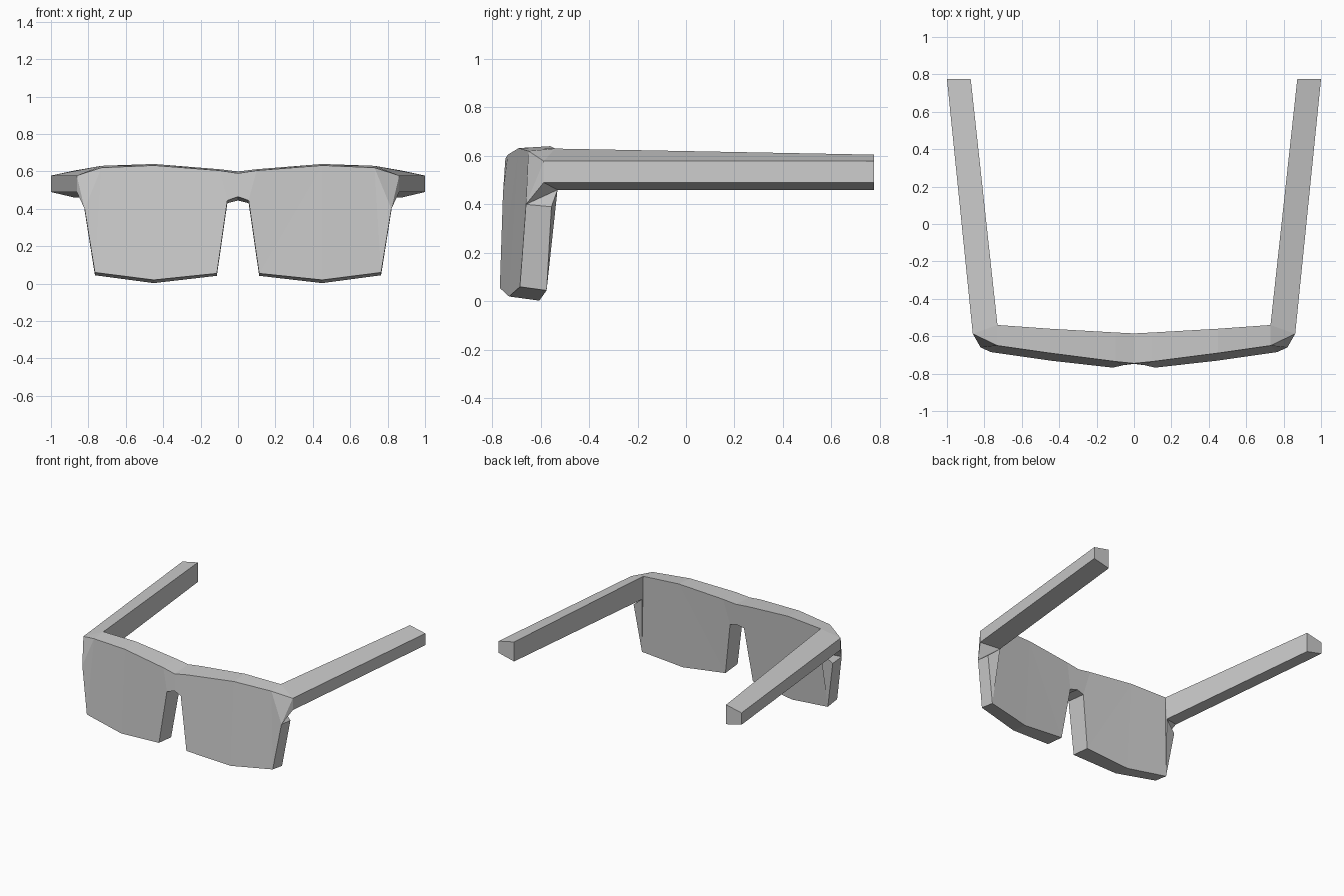
import bpy
import bmesh

cube = bpy.data.objects.get("Cube")
if cube:
    bpy.data.objects.remove(cube, do_unlink=True)

grey = bpy.data.materials.new("plain_grey")
grey.use_nodes = True
grey.diffuse_color = (0.6, 0.6, 0.6, 1)
grey.node_tree.nodes["Principled BSDF"].inputs["Base Color"].default_value = (0.6, 0.6, 0.6, 1)


def mirrored_part(name, points, faces):
    """Build the left half from named points and mirror it across x = 0."""
    bm = bmesh.new()
    verts = {key: bm.verts.new(co) for key, co in points.items()}
    for face in faces:
        bm.faces.new([verts[key] for key in face])
    bmesh.ops.recalc_face_normals(bm, faces=bm.faces[:])
    mesh = bpy.data.meshes.new(name)
    bm.to_mesh(mesh)
    bm.free()
    mesh.materials.append(grey)
    obj = bpy.data.objects.new(name, mesh)
    bpy.context.collection.objects.link(obj)
    mod = obj.modifiers.new("mirror", 'MIRROR')
    mod.use_clip = True
    mod.merge_threshold = 0.0005
    return obj


# Rim outline: x, front y, front z, back y, back z
rim = {
    "top_mid": (0, -0.745, 0.59, -0.585, 0.60),
    "top_in": (0.10, -0.735, 0.605, -0.58, 0.612),
    "top_peak": (0.45, -0.69, 0.632, -0.56, 0.64),
    "top_out": (0.73, -0.65, 0.62, -0.54, 0.63),
    "side": (0.82, -0.66, 0.40, -0.555, 0.39),
    "low_out": (0.765, -0.685, 0.06, -0.575, 0.045),
    "low_mid": (0.45, -0.73, 0.02, -0.605, 0.003),
    "low_in": (0.113, -0.768, 0.055, -0.625, 0.042),
    "nose": (0.057, -0.755, 0.445, -0.60, 0.43),
    "bridge": (0, -0.748, 0.465, -0.595, 0.445),
}
front = {}
for key, (x, yf, zf, yb, zb) in rim.items():
    front["f_" + key] = (x, yf, zf)
    front["b_" + key] = (x, yb, zb)

# Hinge corners shared by the front and the temple arm
hinge = {
    "hinge_top": (0.862, -0.587, 0.578),
    "hinge_low": (0.862, -0.587, 0.49),
    "inner_low": (0.735, -0.53, 0.46),
}
front.update(hinge)

# Front and back faces
panels = [
    ("top_mid", "top_in", "nose", "bridge"),
    ("top_in", "top_peak", "low_in", "nose"),
    ("top_peak", "low_mid", "low_in"),
    ("top_peak", "top_out", "low_out", "low_mid"),
]
faces = [[side + key for key in p] for p in panels for side in ("f_", "b_")]
faces += [
    ("f_top_out", "f_side", "f_low_out"),
    ("b_top_out", "inner_low", "b_low_out"),
    ("inner_low", "b_side", "b_low_out"),
]
# Edge walls around the rim
names = list(rim)
for a, b in zip(names, names[1:]):
    if a != "top_out":
        faces.append(("f_" + a, "f_" + b, "b_" + b, "b_" + a))
# Outer corner that wraps back to the hinge
faces += [
    ("f_top_out", "hinge_top", "b_top_out"),
    ("f_top_out", "f_side", "hinge_top"),
    ("f_side", "hinge_low", "hinge_top"),
    ("f_side", "inner_low", "hinge_low"),
    ("f_side", "b_side", "inner_low"),
]
mirrored_part("lens_front", front, faces)

# Temple arms
arm = dict(hinge, inner_top=front["b_top_out"])
ring = ["hinge_top", "hinge_low", "inner_low", "inner_top"]
ends = {
    "hinge_top": (1.0, 0.775, 0.578),
    "hinge_low": (1.0, 0.775, 0.49),
    "inner_low": (0.873, 0.775, 0.46),
    "inner_top": (0.873, 0.775, 0.605),
}
for key, co in ends.items():
    arm["end_" + key] = co
arm_faces = [["end_" + key for key in ring]]
for a, b in zip(ring, ring[1:] + ring[:1]):
    arm_faces.append((a, b, "end_" + b, "end_" + a))
mirrored_part("temple_arms", arm, arm_faces)
